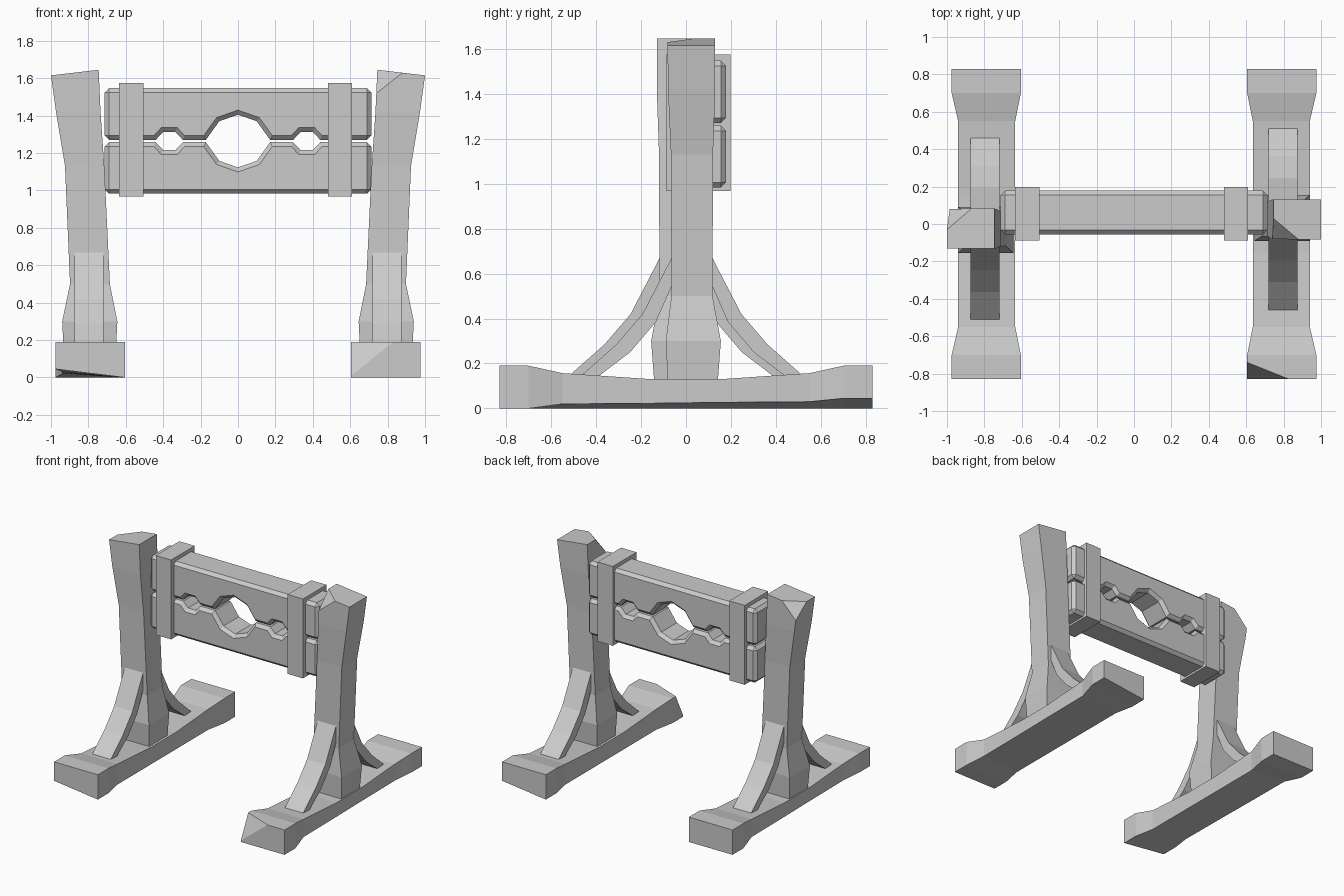
import bpy, bmesh
from mathutils import Vector

if "Cube" in bpy.data.objects:
    bpy.data.objects.remove(bpy.data.objects["Cube"])


def finish(bm, name):
    bmesh.ops.recalc_face_normals(bm, faces=bm.faces)
    me = bpy.data.meshes.new(name)
    bm.to_mesh(me)
    bm.free()
    ob = bpy.data.objects.new(name, me)
    bpy.context.collection.objects.link(ob)
    return ob


def loft(name, rings, s=1, chip=None):
    """Skin equal rings of points; s=-1 turns it 180 degrees about z.
    chip = three plane points plus the corner point to slice off."""
    bm = bmesh.new()
    loops = [[bm.verts.new((x * s, y * s, z)) for x, y, z in r] for r in rings]
    n = len(loops[0])
    for a, b in zip(loops, loops[1:]):
        for i in range(n):
            j = (i + 1) % n
            bm.faces.new((a[i], a[j], b[j], b[i]))
    bm.faces.new(loops[0])
    bm.faces.new(loops[-1])
    bmesh.ops.recalc_face_normals(bm, faces=bm.faces)
    if chip:
        a, b, c, corner = [Vector((x * s, y * s, z)) for x, y, z in chip]
        no = (b - a).cross(c - a).normalized()
        if no.dot(corner - a) < 0:
            no.negate()
        bmesh.ops.bisect_plane(bm, geom=bm.verts[:] + bm.edges[:] + bm.faces[:],
                               plane_co=a, plane_no=no, clear_outer=True)
        bmesh.ops.holes_fill(bm, edges=[e for e in bm.edges if e.is_boundary], sides=0)
    return finish(bm, name)


def box(name, x0, x1, y0, y1, z0, z1):
    return loft(name, [[(x0, y0, z), (x1, y0, z), (x1, y1, z), (x0, y1, z)] for z in (z0, z1)])


# Foot stations: y, inner x, outer x, top z, outer bottom z
FOOT = [(-.83, .605, .975, .19, 0), (-.70, .605, .975, .19, 0),
        (-.55, .635, .94, .157, .02), (-.15, .635, .94, .13, .023),
        (.15, .635, .94, .13, .027), (.55, .635, .94, .157, .03),
        (.70, .605, .975, .19, .045), (.83, .605, .975, .19, .045)]
# Post stations: z inner, z outer, x0, x1, y0, y1
POST = [(.10, .10, .655, .93, -.08, .14), (.30, .30, .645, .94, -.09, .155),
        (.50, .50, .685, .898, -.065, .118), (1.13, 1.13, .715, .925, -.067, .12),
        (1.42, 1.42, .735, .973, -.08, .13), (1.645, 1.615, .745, 1.0, -.082, .13)]
# Brace curve: outer (y, z), inner (y, z), measured from the post centre
BRACE = [((.06, .74), (.06, .58)), ((.092, .667), (.092, .54)), ((.22, .42), (.16, .385)),
         ((.336, .285), (.275, .25)), ((.50, .14), (.42, .14)), ((.52, .12), (.44, .12))]

for side, s in (("right", 1), ("left", -1)):
    foot_chip = [(.605, -.74, .19), (.83, -.83, .19), (.605, -.83, .01), (.605, -.83, .19)]
    loft(side + "_foot",
         [[(a, y, 0), (b, y, zb), (b, y, t), (a, y, t)] for y, a, b, t, zb in FOOT],
         s, foot_chip if s > 0 else None)
    if s > 0:
        chip = [(.74, -.08, 1.52), (.88, -.082, 1.63), (.745, .03, 1.645), (.745, -.082, 1.645)]
    else:
        chip = [(.985, -.08, 1.51), (.87, -.082, 1.63), (1.0, .03, 1.615), (1.0, -.082, 1.615)]
    loft(side + "_post",
         [[(x0, y0, zi), (x1, y0, zo), (x1, y1, zo), (x0, y1, zi)]
          for zi, zo, x0, x1, y0, y1 in POST], s, chip)
    for end, d in (("rear", 1), ("front", -1)):
        loft(f"{side}_{end}_brace",
             [[(.72, .0265 + d * o[0], o[1]), (.875, .0265 + d * o[0], o[1]),
               (.875, .0265 + d * i[0], i[1]), (.72, .0265 + d * i[0], i[1])]
              for o, i in BRACE], s)

# Neck and wrist cut-outs: x, height above the parting line
HALF = [(.10, .10), (.172, 0), (.295, 0), (.335, .043), (.40, .043), (.44, 0), (.713, 0)]
EDGE = [(-x, h) for x, h in reversed(HALF)] + [(0, .135)] + HALF


def board(name, z_split, z_far):
    d = 1 if z_far > z_split else -1
    prof = [(x, z_split + d * h) for x, h in EDGE] + [(.713, z_far), (-.713, z_far)]
    y0, y1, n = -.055, .178, len(prof)
    bm = bmesh.new()
    fr = [bm.verts.new((x, y0, z)) for x, z in prof]
    bk = [bm.verts.new((x, y1, z)) for x, z in prof]
    bm.faces.new(fr)
    bm.faces.new(bk)
    for i in range(n):
        j = (i + 1) % n
        bm.faces.new((fr[i], fr[j], bk[j], bk[i]))
    bmesh.ops.recalc_face_normals(bm, faces=bm.faces)
    # Chamfer both faces' outlines and the four end corners
    edges = [e for e in bm.edges
             if abs(e.verts[0].co.y - e.verts[1].co.y) < .01 or abs(e.verts[0].co.x) > .7]
    bmesh.ops.bevel(bm, geom=edges, offset=.023, offset_type='OFFSET', segments=1,
                    affect='EDGES', profile=.5)
    finish(bm, name)


board("upper_board", 1.27, 1.547)
board("lower_board", 1.258, .983)

# Straps around the boards
box("left_strap", -.635, -.505, -.087, .198, .968, 1.575)
box("right_strap", .48, .61, -.087, .198, .968, 1.575)
